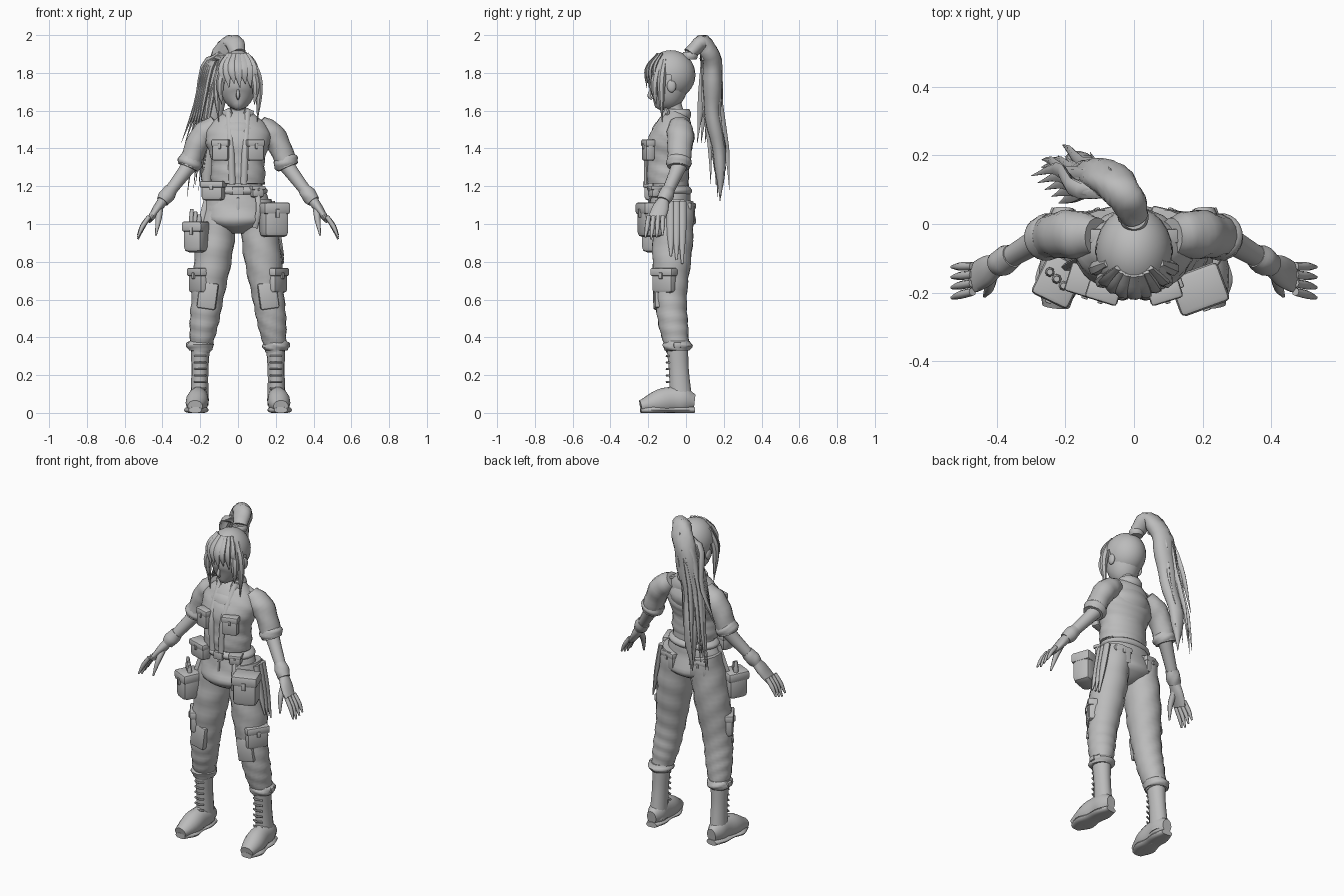
import bpy, bmesh, math, random
from mathutils import Vector, Matrix

random.seed(4)
if "Cube" in bpy.data.objects:
    bpy.data.objects.remove(bpy.data.objects["Cube"])

grey = bpy.data.materials.new("plain grey")
grey.use_nodes = True
grey.diffuse_color = (0.5, 0.5, 0.5, 1)
grey.node_tree.nodes["Principled BSDF"].inputs["Base Color"].default_value = grey.diffuse_color

X, Y, Z = Matrix.Identity(3)
# Joints of the figure, given for its left side
HEAD = Vector((0, -.08, 1.79))
NECK = Vector((0, -.04, 1.58))
SHOULDER = Vector((.11, -.035, 1.53))
UPPER_ARM = Vector((.2, -.03, 1.45))
ELBOW = Vector((.265, -.04, 1.3))
WRIST = Vector((.4, -.12, 1.12))
KNUCKLES = Vector((.47, -.16, 1.02))
FINGERTIP = Vector((.53, -.17, .92))
WAIST = Vector((0, -.08, 1.2))
HIP = Vector((.09, -.06, 1.12))
KNEE = Vector((.16, -.08, .62))
ANKLE = Vector((.2, -.045, .33))
HEEL = Vector((.205, .045, .06))
INSTEP = Vector((.21, -.07, .07))
TOE = Vector((.227, -.24, .035))


def finish(name, bm, angle=50):
    bmesh.ops.recalc_face_normals(bm, faces=bm.faces)
    mesh = bpy.data.meshes.new(name)
    bm.to_mesh(mesh)
    bm.free()
    mesh.materials.append(grey)
    ob = bpy.data.objects.new(name, mesh)
    bpy.context.collection.objects.link(ob)
    bpy.ops.object.select_all(action='DESELECT')
    bpy.context.view_layer.objects.active = ob
    ob.select_set(True)
    bpy.ops.object.shade_smooth_by_angle(angle=math.radians(angle))


def sample(values, t):
    """Smooth curve through evenly spaced values, for t from start to end."""
    last = len(values) - 1
    if last == 0:
        return values[0]
    i = min(int(t * last), last - 1)
    f = t * last - i
    here, there = values[i], values[i + 1]
    before = values[i - 1] if i > 0 else here * 2 - there
    after = values[i + 2] if i + 2 <= last else there * 2 - here
    leave, arrive = (there - before) / 2, (after - here) / 2
    gap = there - here
    return here + leave * f + (gap * 3 - leave * 2 - arrive) * f * f + (leave + arrive - gap * 2) * f ** 3


def tube(name, path, widths, flat=(1,), side=1, ref=Y, sides=14, rings=14, folds=0.0):
    """Loft of ellipses along a path; flat is the depth along ref divided by the width."""
    path = [Vector(point) for point in path]
    centres = [sample(path, i / rings) for i in range(rings + 1)]
    bm = bmesh.new()
    loops = []
    for i, centre in enumerate(centres):
        t = i / rings
        tangent = (centres[min(i + 1, rings)] - centres[max(i - 1, 0)]).normalized()
        deep = (ref - tangent * ref.dot(tangent)).normalized()
        wide = deep.cross(tangent)
        width = max(sample(widths, t), .001)
        loop = []
        for k in range(sides):
            a = math.tau * k / sides
            crease = 1 + folds * math.sin(i * 1.4 + 2 * math.sin(a + side) + 2 * a)
            offset = wide * math.cos(a) + deep * math.sin(a) * sample(flat, t)
            v = centre + offset * width * crease
            loop.append(bm.verts.new((v.x * side, v.y, max(v.z, 0))))
        loops.append(loop)
    for lower, upper in zip(loops, loops[1:]):
        for k in range(sides):
            n = (k + 1) % sides
            bm.faces.new((lower[k], lower[n], upper[n], upper[k]))
    bm.faces.new(loops[0])
    bm.faces.new(loops[-1])
    finish(name, bm)


def band(name, start, end, width, flat=(1,), side=1, folds=0.0):
    """Short rounded ring of cloth around a limb."""
    tube(name, [start, end], [width * .85, width, width, width * .85], flat, side,
         sides=22, rings=6, folds=folds)


def lock(name, path, thickness, flat=.6, ref=Y):
    """Pointed strand of hair."""
    tube(name, path, [thickness * .6, thickness, thickness * .8, 0], (flat,), ref=ref, sides=7, rings=10)


def box(name, loc, size, side=1, turn=0.0, lean=0.0):
    bm = bmesh.new()
    bmesh.ops.create_cube(bm, size=1)
    bmesh.ops.scale(bm, vec=size, verts=bm.verts)
    bmesh.ops.bevel(bm, geom=bm.edges[:], offset=min(size) * .25, segments=2, affect='EDGES', profile=.5)
    place = Matrix.Translation((loc[0] * side, loc[1], loc[2]))
    rotate = Matrix.Rotation(turn * side, 4, 'Z') @ Matrix.Rotation(lean * side, 4, 'Y')
    bmesh.ops.transform(bm, matrix=place @ rotate, verts=bm.verts)
    finish(name, bm, 40)


def pouch(name, loc, size, side=1, turn=0.0):
    """Bag with an overhanging flap and a clasp; turn swings its front outward."""
    loc, size = Vector(loc), Vector(size)
    front = Vector((math.sin(turn), -math.cos(turn), 0)) * size.y * .55
    box(name, loc, size, side, turn)
    box(name + "_flap", loc + Z * size.z * .35, (size.x * 1.08, size.y * 1.1, size.z * .35), side, turn)
    box(name + "_clasp", loc + front + Z * size.z * .2, (size.x * .16, .012, size.z * .25), side, turn)


def ball(name, loc, size, keep=None):
    bm = bmesh.new()
    bmesh.ops.create_uvsphere(bm, u_segments=24, v_segments=16, radius=1)
    bmesh.ops.transform(bm, matrix=Matrix.Translation(loc) @ Matrix.Diagonal((*size, 1)), verts=bm.verts)
    if keep:
        hidden = [face for face in bm.faces if not keep(face.calc_center_median() - HEAD)]
        bmesh.ops.delete(bm, geom=hidden, context='FACES')
    finish(name, bm)


def around_head(angle, radius, height):
    return HEAD + Vector((math.sin(angle) * radius, -math.cos(angle) * radius * 1.15, height))


# Head, face and neck
tube("neck", [NECK - Z * .05, HEAD - Z * .1], [.05, .043, .045])
tube("face", [(0, -.15, 1.61), (0, -.1, 1.7), (0, -.08, 1.88)], [.015, .065, .09, .095, .06], (1.1,), sides=20)
tube("nose", [(0, -.183, 1.72), (0, -.194, 1.68), (0, -.18, 1.66)], [.005, .01, .005], sides=8)
ball("hair_cap", HEAD, (.112, .13, .13), lambda c: c.z > 0 or c.y > -.02 - c.z * .35)

# Fringe and the locks framing the face
for i in range(7):
    swing = (i - 3) * .27
    lock("fringe_strand", [around_head(swing, .06, .11), around_head(swing, .11, .03),
                           around_head(swing + .1, .112, -.05 - i % 2 * .02)], .025, .5)
for side in (1, -1):
    ball("ear", around_head(side * 1.6, .1, -.06), (.014, .024, .034))
    for angle, length in ((.9, .16), (1.2, .25)):
        lock("side_lock", [around_head(side * angle, .08, .08), around_head(side * angle, .12, -.05),
                           around_head(side * angle, .11, -length)], .022, 1)

# Ponytail: tie, core, loose strands and strands swept to one side
TAIL = [Vector(p) for p in ((0, .02, 1.9), (-.03, .09, 1.96), (-.09, .14, 1.84),
                            (-.13, .14, 1.6), (-.16, .18, 1.35), (-.17, .18, 1.12))]
band("hair_tie", TAIL[0] - Z * .03, TAIL[0] + Z * .01, .042)
tube("ponytail_core", TAIL, [.035, .04, .05, .05, .04, .03, 0], (1.3,), ref=X, sides=18, rings=24, folds=.08)
for i in range(18):
    reach = random.uniform(.7, 1)
    spread = random.uniform(.4, 1)
    strand = []
    for k in range(6):
        t = k / 5
        out = spread * (.02 + .06 * t)
        strand.append(sample(TAIL, t * reach) + X * (math.cos(i) * out - .03 * t) + Y * math.sin(i) * out * .7)
    lock("ponytail_strand", strand, .026, ref=X)
for i in range(5):
    shift = i * .02
    lock("swept_strand", [TAIL[1] - Z * shift, (-.13 - shift / 2, .1, 1.86),
                          (-.18 - shift / 2, .08 + shift, 1.65), (-.22 - shift, .06 + shift, 1.43)], .025, ref=X)

# Shirt, jacket and collar
tube("shirt", [WAIST - Z * .06, WAIST + Z * .2, NECK], [.135, .125, .13, .14, .05], (.72, .8, .8), sides=20)
tube("jacket_body", [(0, -.1, 1.21), (0, -.09, 1.4), NECK + Z * .02],
     [.14, .145, .14, .15, .17, .17, .13, .06], (.78, .8, .75, .6, .8), sides=24, rings=28, folds=.015)
band("jacket_collar", NECK - Z * .03, NECK + Z * .03, .074, (.9,))

for side in (1, -1):
    tube("jacket_edge", [(.05, -.1, 1.6), (.04, -.2, 1.42), (.03, -.21, 1.21)], [.018], (.7,), side, sides=8)
    box("collar_flap", (.05, -.105, 1.575), (.05, .015, .07), side, .4, .4)
    box("shoulder_strap", SHOULDER + Z * .02, (.09, .04, .014), side, lean=.4)
    pouch("chest_pocket", (.09, -.2, 1.39), (.09, .05, .11), side, .3)

    # Rolled sleeves, forearms and gloves
    tube("sleeve", [SHOULDER, UPPER_ARM, ELBOW], [.05, .065, .06, .055], (1.1,), side, folds=.035)
    band("rolled_cuff", UPPER_ARM.lerp(ELBOW, .65), ELBOW, .066, side=side, folds=.04)
    tube("forearm", [UPPER_ARM.lerp(ELBOW, .8), ELBOW, WRIST], [.04, .044, .036, .028], side=side)
    band("glove_cuff", ELBOW.lerp(WRIST, .65), WRIST, .04, side=side, folds=.04)
    tube("palm", [WRIST, KNUCKLES], [.027, .025, .02, .015], (1.2, 2.8), side)
    for i in range(4):
        row = Y * (i - 1.5) * .025
        root, tip = KNUCKLES + row + Z * .02, FINGERTIP + row * 1.2 + Z * abs(i - 1) * .01
        tube("finger", [root, root.lerp(tip, .5) + X * .006, tip], [.012, .012, .005], side=side, sides=8)
    tube("thumb", [WRIST.lerp(KNUCKLES, .2), (.42, -.18, 1.03), (.435, -.21, .94)],
         [.02, .016, .005], side=side, sides=8)

    # Trouser legs with pockets
    tube("trouser_leg", [HIP, KNEE, ANKLE], [.09, .1, .085, .075, .055], (1.15, 1, 1.1), side,
         sides=18, rings=36, folds=.03)
    band("trouser_cuff", ANKLE, ANKLE + Z * .05, .07, (1.1,), side, .05)
    pouch("cargo_pocket", (.2, -.11, .7), (.13, .08, .13), side, 1)
    pouch("back_pocket", (.1, .015, 1.06), (.1, .05, .1), side, 2.9)
    box("knee_patch", KNEE - Y * .07, (.1, .04, .14), side, .1, -.14)
    box("cuff_buckle", ANKLE + X * .06 + Z * .03, (.03, .04, .03), side)

    # Laced boots
    tube("boot_shaft", [ANKLE, (.205, -.025, .04)], [.05, .045, .046, .05], (1.15, 1.3), side)
    tube("boot_foot", [HEEL, INSTEP, TOE], [.03, .052, .054, .06, .04], (1.3, 1.3, .8), side, Z)
    tube("boot_sole", [(HEEL.x, HEEL.y, .015), (TOE.x, TOE.y, .015)], [.035, .055, .053, .066, .035],
         (.5, .3, .5), side, Z)
    for i in range(6):
        lace = ANKLE - Y * .045 - Z * (.03 + i * .034)
        tube("boot_lace", [lace - X * .03, lace - Y * .012, lace + X * .03], [.006], side=side, ref=Z, sides=6)

# Hips and belt
tube("trouser_seat", [WAIST, WAIST - Z * .25], [.13, .16, .18, .17, .05], (.72, .65, 1), sides=22, folds=.015)
band("belt", WAIST, WAIST - Z * .05, .155, (.72,))
box("belt_buckle", WAIST - Y * .11 - Z * .025, (.06, .02, .045))
box("fly_seam", WAIST - Y * .105 - Z * .11, (.016, .02, .1))
pouch("belt_pouch", (.13, -.17, 1.175), (.12, .08, .1), -1, .3)
pouch("small_belt_pouch", (.1, -.165, 1.17), (.07, .06, .06), 1, .35)

# Large thigh pouch with its straps
pouch("thigh_pouch", (.19, -.19, 1.02), (.14, .11, .18), 1, .35)
tube("pouch_strap", [(.1, -.18, 1.17), (.11, -.2, 1.08), (.09, -.18, .98)], [.014], (.5,), sides=6)
for i in range(3):
    back = Y * i * -.03
    tube("hanging_strap", [HIP + X * .09 + Y * .04 + back, Vector((.21, -.02, .96)) + back,
                           Vector((.24, -.02, .79 + i * .02)) + back], [.016, .015, .004], (1.4,), sides=8)

# Tool pouch on the other hip
pouch("tool_pouch", (.22, -.165, .93), (.11, .12, .16), -1, .45)
tube("tool_pouch_strap", [(.15, -.1, 1.17), (.2, -.13, .98)], [.02], (.6,), -1, sides=6)
for i in range(3):
    grip = Vector((.245, -.14, .98)) - (X + Y) * i * .02
    tube("tool", [grip, grip + Z * (.1 - i * .015)], [.014, .014, .009], side=-1, sides=8)
